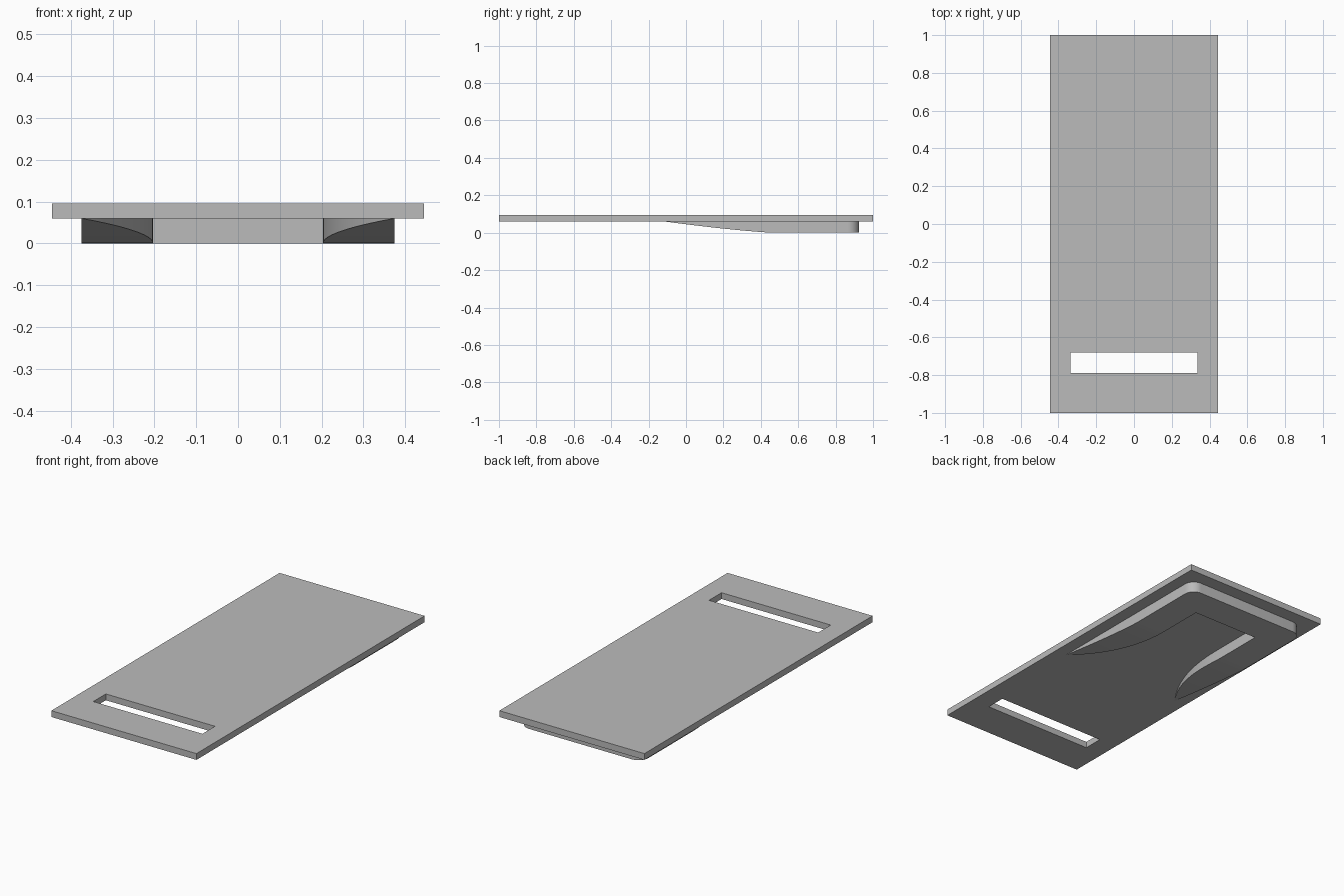
import bpy, bmesh, math

cube = bpy.data.objects.get("Cube")
if cube:
    bpy.data.objects.remove(cube, do_unlink=True)

grey = bpy.data.materials.new("plain grey")
grey.use_nodes = True
colour = (0.5, 0.5, 0.5, 1)
grey.diffuse_color = colour
grey.node_tree.nodes["Principled BSDF"].inputs["Base Color"].default_value = colour

PLATE_BOTTOM, PLATE_TOP = 0.06, 0.095


def finish(bm, name):
    bmesh.ops.recalc_face_normals(bm, faces=bm.faces)
    mesh = bpy.data.meshes.new(name)
    bm.to_mesh(mesh)
    bm.free()
    mesh.materials.append(grey)
    obj = bpy.data.objects.new(name, mesh)
    bpy.context.collection.objects.link(obj)
    return obj


# Flat plate: a grid of cells with the slot cell left out, then thickened
bm = bmesh.new()
xs = (-0.445, -0.335, 0.335, 0.445)
ys = (-1, -0.79, -0.68, 1)
grid = [[bm.verts.new((x, y, PLATE_BOTTOM)) for x in xs] for y in ys]
for j in range(3):
    for i in range(3):
        if (i, j) != (1, 1):
            bm.faces.new((grid[j][i], grid[j][i + 1], grid[j + 1][i + 1], grid[j + 1][i]))
ret = bmesh.ops.extrude_face_region(bm, geom=bm.faces[:])
for v in ret["geom"]:
    if isinstance(v, bmesh.types.BMVert):
        v.co.z = PLATE_TOP
finish(bm, "plate")

# Raised U-shaped pad under the plate, with two legs that flare and taper away
OUTER, INNER = 0.375, 0.203
TIP, FLAT, NOTCH, BACK, RADIUS = -0.115, 0.47, 0.75, 0.925, 0.06
ROOT = PLATE_BOTTOM + 0.01
STEPS = 24

bm = bmesh.new()


def wall(path):
    """Vertical faces from the pad underside up into the plate."""
    tops = [bm.verts.new((v.co.x, v.co.y, ROOT)) for v in path]
    for k in range(len(path) - 1):
        bm.faces.new((path[k], path[k + 1], tops[k + 1], tops[k]))


def leg(side):
    inner, outer = [], []
    for k in range(STEPS + 1):
        t = 1 - k / STEPS
        y = FLAT - t * (FLAT - TIP)
        z = PLATE_BOTTOM * t ** 1.3
        outer.append(bm.verts.new((side * OUTER, y, z)))
        x = INNER + (OUTER - INNER) * t ** 2.5
        inner.append(outer[0] if k == 0 else bm.verts.new((side * x, y, z)))
    for k in range(STEPS):
        ring = [inner[k], inner[k + 1], outer[k + 1], outer[k]]
        bm.faces.new(ring[1:] if k == 0 else ring)
    return inner, outer


def corner(side):
    """Rounded rear corner, running from the flank to the back."""
    return [bm.verts.new((side * (OUTER - RADIUS + RADIUS * math.cos(a)),
                          BACK - RADIUS + RADIUS * math.sin(a), 0))
            for a in (math.pi / 2 * k / 10 for k in range(11))]


inner_l, outer_l = leg(1)
inner_r, outer_r = leg(-1)
notch = [bm.verts.new((s * INNER, NOTCH, 0)) for s in (-1, 1)]
rim = outer_l + corner(1) + corner(-1)[::-1] + outer_r[::-1]
hollow = inner_r + notch + inner_l[::-1]
bm.faces.new(rim[STEPS:-STEPS] + hollow[STEPS:-STEPS])
wall(rim)
wall(hollow)
bmesh.ops.remove_doubles(bm, verts=bm.verts, dist=0.00001)
pad = finish(bm, "underside_pad")

bpy.ops.object.select_all(action="DESELECT")
pad.select_set(True)
bpy.context.view_layer.objects.active = pad
bpy.ops.object.shade_smooth_by_angle(angle=math.radians(30))
